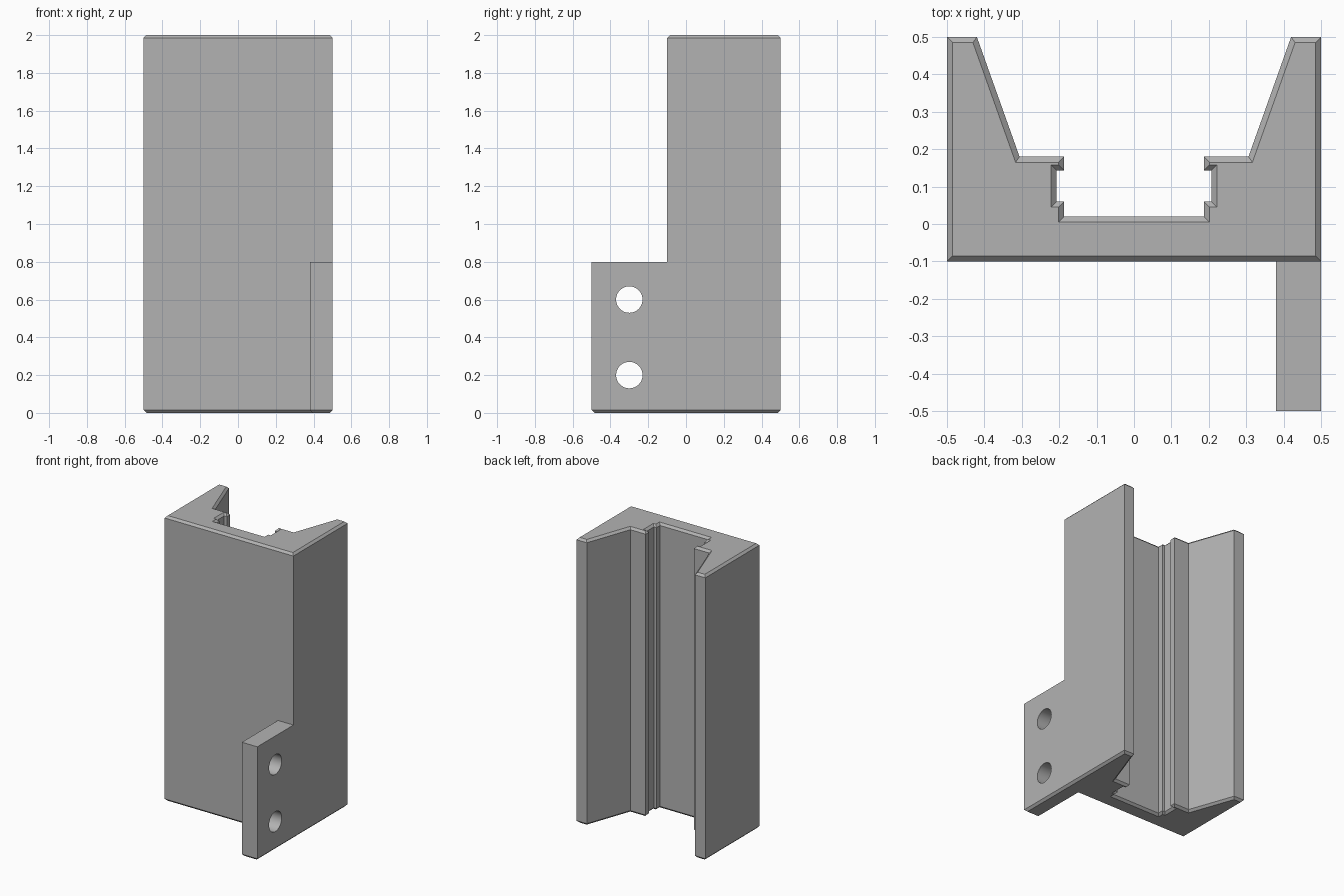
import bpy
import bmesh
import math
from mathutils import Vector

default = bpy.data.objects.get("Cube")
if default:
    bpy.data.objects.remove(default, do_unlink=True)

CHAMFER = 0.015
HEIGHT = 2.0
FLANGE_TOP = 0.8

# Single grey material
grey = bpy.data.materials.new("plain_grey")
grey.use_nodes = True
colour = (0.45, 0.45, 0.45, 1.0)
grey.diffuse_color = colour
grey.node_tree.nodes["Principled BSDF"].inputs["Base Color"].default_value = colour

# Cross-section of one channel wall, from outer rear corner to the floor
wall = [(0.5, 0.5), (0.42, 0.5), (0.306, 0.18), (0.187, 0.18), (0.187, 0.143),
        (0.207, 0.143), (0.207, 0.06), (0.187, 0.06), (0.187, 0.02)]
channel = wall + [(-x, y) for x, y in reversed(wall)]
flange = [(0.38, -0.5), (0.5, -0.5)]
front_left, seam, front_right = (-0.5, -0.1), (0.38, -0.1), (0.5, -0.1)

body_outline = [front_left, seam, front_right] + channel
full_outline = [front_left, seam] + flange + [front_right] + channel


def inset(points, amount):
    """Move a counter-clockwise outline inwards with mitred corners."""
    pts = [Vector(p) for p in points]
    result = []
    for i, p in enumerate(pts):
        a = (p - pts[i - 1]).normalized()
        b = (pts[(i + 1) % len(pts)] - p).normalized()
        n1, n2 = Vector((-a.y, a.x)), Vector((-b.y, b.x))
        result.append(p + (n1 + n2) * amount / (1 + n1.dot(n2)))
    return result


bm = bmesh.new()


def ring(points, z):
    return [bm.verts.new((p[0], p[1], z)) for p in points]


def bridge(low, high):
    for i in range(len(low)):
        bm.faces.new((low[i - 1], low[i], high[i], high[i - 1]))


# Lower part with side flange
base = ring(inset(full_outline, CHAMFER), 0)
lower = ring(full_outline, CHAMFER)
middle = ring(full_outline, FLANGE_TOP)
bridge(base, lower)
bridge(lower, middle)
bm.faces.new(list(reversed(base)))
bm.faces.new(middle[1:5])

# Upper part of the channel
upper = ring(body_outline, HEIGHT - CHAMFER)
top = ring(inset(body_outline, CHAMFER), HEIGHT)
bridge(middle[:2] + middle[4:], upper)
bridge(upper, top)
bm.faces.new(top)

bmesh.ops.dissolve_limit(bm, angle_limit=0.01, verts=bm.verts[:], edges=bm.edges[:])
bmesh.ops.recalc_face_normals(bm, faces=bm.faces[:])
mesh = bpy.data.meshes.new("channel_bracket")
bm.to_mesh(mesh)
bm.free()
mesh.materials.append(grey)
bracket = bpy.data.objects.new("channel_bracket", mesh)
bpy.context.collection.objects.link(bracket)

# Two bolt holes through the flange
for number, z in enumerate((0.2, 0.6), 1):
    bpy.ops.mesh.primitive_cylinder_add(vertices=48, radius=0.07, depth=0.4,
                                        location=(0.44, -0.3, z),
                                        rotation=(0, math.pi / 2, 0))
    cutter = bpy.context.object
    cutter.name = f"hole_cutter_{number}"
    cutter.data.materials.append(grey)
    cutter.hide_render = True
    cutter.display_type = 'WIRE'
    cut = bracket.modifiers.new(f"bolt_hole_{number}", 'BOOLEAN')
    cut.operation = 'DIFFERENCE'
    cut.solver = 'EXACT'
    cut.object = cutter

# Apply the cuts, remove the cutters and smooth the hole walls
bpy.ops.object.select_all(action='DESELECT')
bracket.select_set(True)
bpy.context.view_layer.objects.active = bracket
for cut in list(bracket.modifiers):
    cutter = cut.object
    bpy.ops.object.modifier_apply(modifier=cut.name)
    bpy.data.objects.remove(cutter, do_unlink=True)
bpy.ops.object.shade_smooth_by_angle(angle=math.radians(30))
